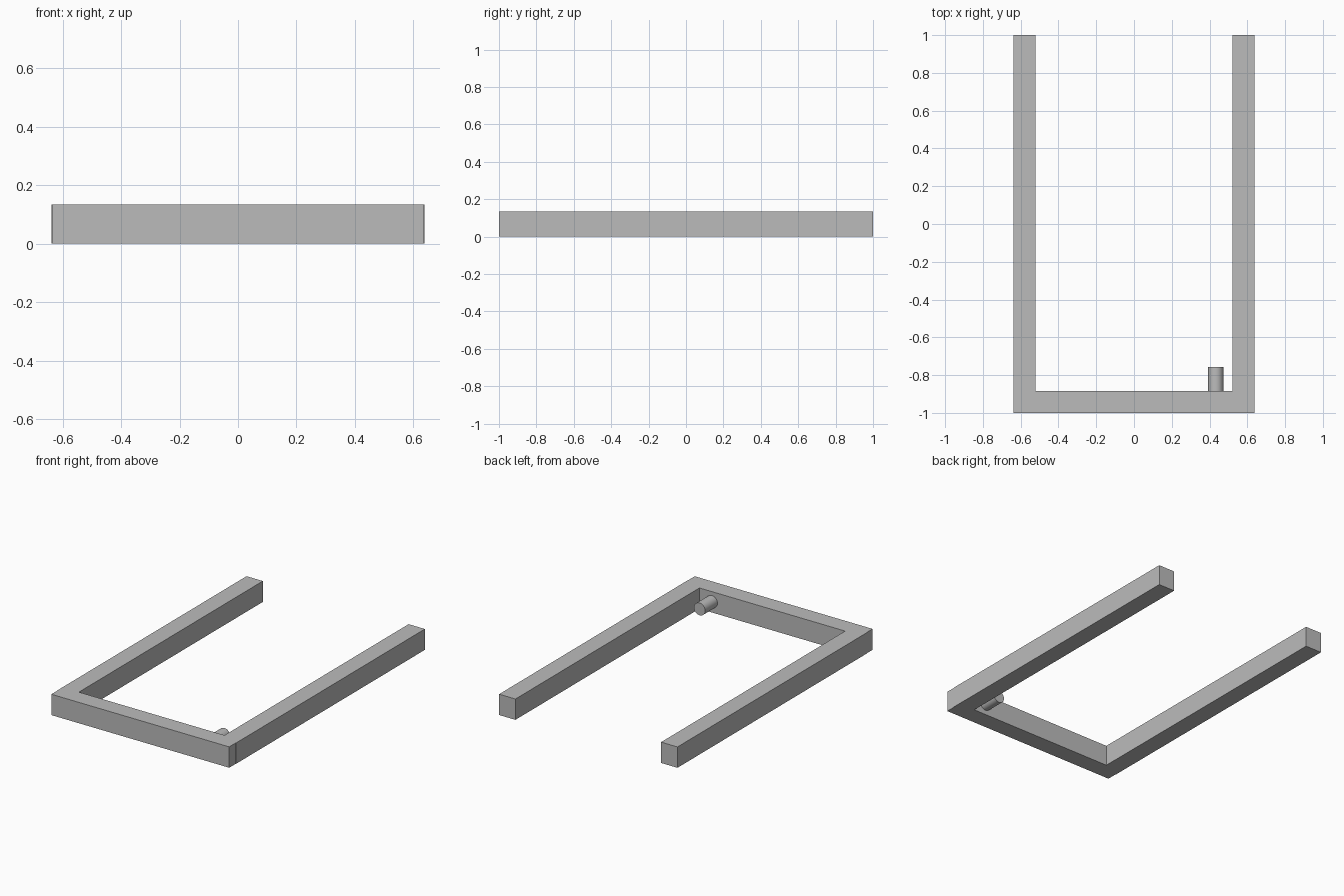
import bpy
import bmesh
from math import radians

cube = bpy.data.objects.get("Cube")
if cube:
    bpy.data.objects.remove(cube, do_unlink=True)

HEIGHT = 0.135

# Single flat colour
grey = bpy.data.materials.new("mid grey")
grey.use_nodes = True
grey.diffuse_color = (0.5, 0.5, 0.5, 1)
grey.node_tree.nodes["Principled BSDF"].inputs["Base Color"].default_value = (0.5, 0.5, 0.5, 1)

# U-shaped frame: half outline with a fine joint step, mirrored and extruded
half = [(0.637, -1), (0.637, -0.935), (0.639, -0.935), (0.639, 1), (0.522, 1), (0.522, -0.883)]
outline = half + [(-x, y) for x, y in reversed(half)]
bm = bmesh.new()
base = bm.faces.new([bm.verts.new((x, y, 0)) for x, y in outline])
raised = bmesh.ops.extrude_face_region(bm, geom=[base], use_keep_orig=True)
top_verts = [v for v in raised["geom"] if isinstance(v, bmesh.types.BMVert)]
bmesh.ops.translate(bm, verts=top_verts, vec=(0, 0, HEIGHT))
bmesh.ops.recalc_face_normals(bm, faces=bm.faces)
mesh = bpy.data.meshes.new("u_frame")
bm.to_mesh(mesh)
bm.free()
frame = bpy.data.objects.new("u_frame", mesh)
bpy.context.collection.objects.link(frame)
mesh.materials.append(grey)

# Round peg on the inner face of the front bar
bpy.ops.mesh.primitive_cylinder_add(vertices=32, radius=0.04, depth=0.143,
                                    location=(0.433, -0.8285, 0.07), rotation=(radians(90), 0, 0))
peg = bpy.context.object
peg.name = "peg"
peg.data.materials.append(grey)
bpy.ops.object.shade_smooth_by_angle(angle=radians(30))
